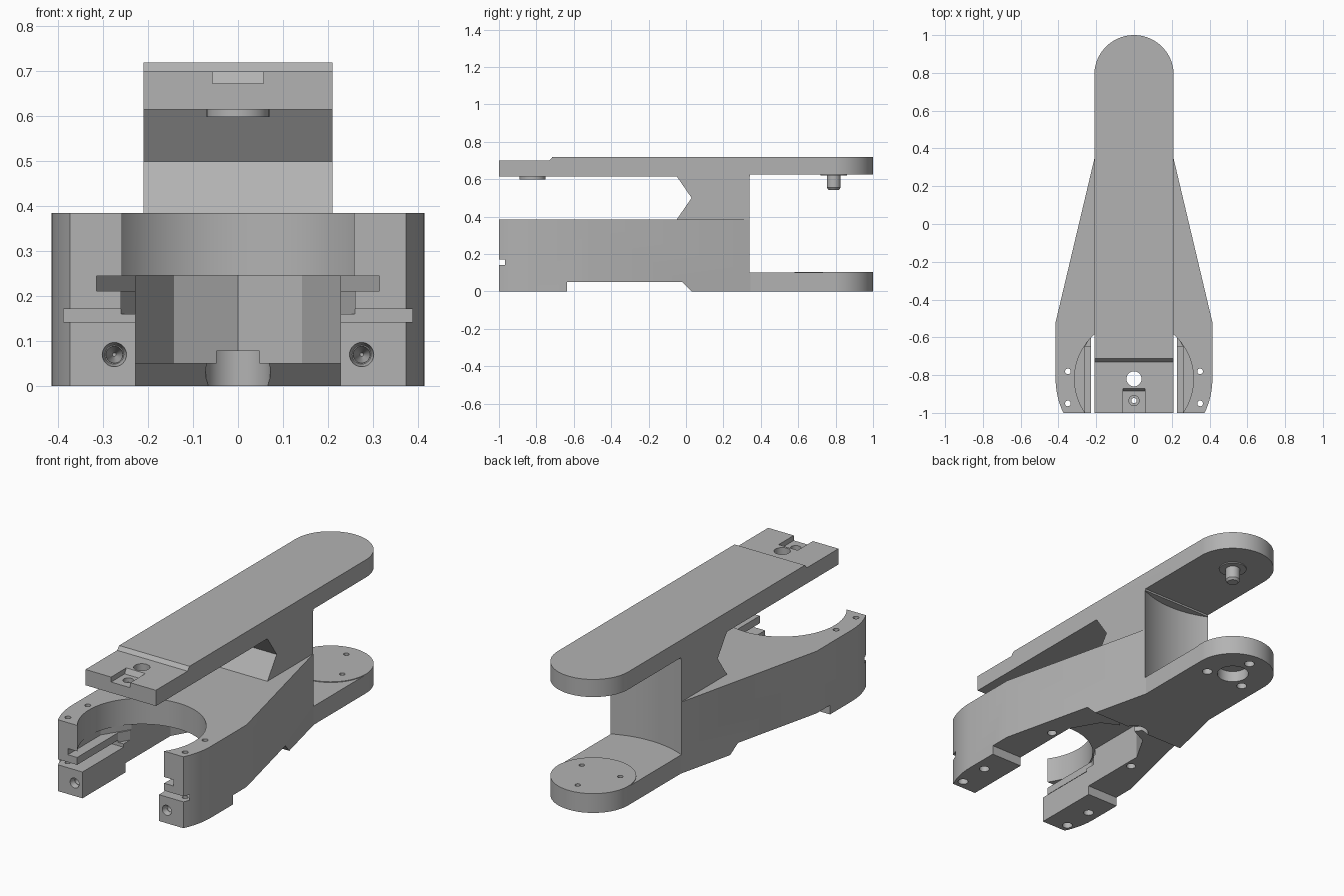
import bpy, bmesh, math

cube = bpy.data.objects.get("Cube")
if cube:
    bpy.data.objects.remove(cube, do_unlink=True)

grey = bpy.data.materials.new("plain grey")
grey.use_nodes = True
grey.diffuse_color = (0.45, 0.45, 0.45, 1)
grey.node_tree.nodes["Principled BSDF"].inputs["Base Color"].default_value = grey.diffuse_color

# w is the extrusion direction; u, v lie in the profile plane
AXES = {"x": lambda u, v, w: (w, u, v),
        "y": lambda u, v, w: (u, w, v),
        "z": lambda u, v, w: (u, v, w)}


def loft(name, low_pts, high_pts, axis, lo, hi):
    """Solid between two matching outlines."""
    bm = bmesh.new()
    a = [bm.verts.new(AXES[axis](u, v, lo)) for u, v in low_pts]
    b = [bm.verts.new(AXES[axis](u, v, hi)) for u, v in high_pts]
    n = len(a)
    bm.faces.new(a)
    bm.faces.new(b)
    for i in range(n):
        j = (i + 1) % n
        bm.faces.new((a[i], a[j], b[j], b[i]))
    bmesh.ops.recalc_face_normals(bm, faces=bm.faces)
    mesh = bpy.data.meshes.new(name)
    bm.to_mesh(mesh)
    bm.free()
    obj = bpy.data.objects.new(name, mesh)
    bpy.context.collection.objects.link(obj)
    mesh.materials.append(grey)
    return obj


def prism(name, pts, axis, lo, hi):
    return loft(name, pts, pts, axis, lo, hi)


def box(name, x, y, z):
    pts = [(x[0], y[0]), (x[1], y[0]), (x[1], y[1]), (x[0], y[1])]
    return prism(name, pts, "z", *z)


def arc(c, r, start, end, n):
    step = math.radians(end - start) / n
    return [(c[0] + r * math.cos(math.radians(start) + i * step),
             c[1] + r * math.sin(math.radians(start) + i * step)) for i in range(n + 1)]


def cyl(name, c, r, lo, hi, axis="z", r2=None, n=32):
    return loft(name, arc(c, r, 0, 360, n)[:-1],
                arc(c, r if r2 is None else r2, 0, 360, n)[:-1], axis, lo, hi)


def mirrored(half):
    """Complete an outline given its +x half."""
    return half + [(-u, v) for u, v in reversed(half) if abs(u) > 1e-6]


def cut(target, *cutters):
    for c in cutters:
        mod = target.modifiers.new("cut", "BOOLEAN")
        mod.operation = "DIFFERENCE"
        mod.solver = "EXACT"
        mod.object = c
        bpy.context.view_layer.objects.active = target
        bpy.ops.object.modifier_apply(modifier=mod.name)
        bpy.data.objects.remove(c, do_unlink=True)


W = 0.21                 # half width of the arm
REAR = (0, 0.79)         # rear pivot
RING = (0, -0.82)        # front bore

# Upper arm with rounded rear end and stepped nose
arm = prism("upper_arm", mirrored([(W, -1)] + arc(REAR, W, 0, 90, 24)), "z", 0.615, 0.72)
cut(arm,
    prism("c", [(-1.1, 0.70), (-0.73, 0.70), (-0.705, 0.73), (-1.1, 0.73)], "x", -0.4, 0.4),
    box("c", (-0.4, 0.4), (0.342, 1.2), (0.5, 0.625)),
    prism("c", [(-1.1, 0.673), (-0.885, 0.673), (-0.865, 0.71), (-1.1, 0.71)], "x", -0.057, 0.057),
    cyl("c", RING, 0.04, 0.5, 0.8),
    cyl("c", (0, -0.935), 0.014, 0.5, 0.8),
    cyl("c", (0, -0.935), 0.027, 0.65, 0.8))

# Collar under the nose
collar = cyl("nose_collar", RING, 0.07, 0.598, 0.616)
cut(collar, cyl("c", RING, 0.04, 0.5, 0.7))

# Column with notched front and concave back
column = prism("column", [(-0.05, 0.616), (0.03, 0.5), (-0.05, 0.384),
                          (0.342, 0.384), (0.342, 0.626), (0.0, 0.626)], "x", -W, W)
cut(column, cyl("c", REAR, 0.497, 0.2, 0.8, n=96))

# Forked lower body
base = prism("lower_fork", mirrored(arc(RING, 0.415, -25.7, 0, 8) + [(0.415, -0.52), (W, 0.345)]),
             "z", 0, 0.385)
cut(base,
    # squared front, underside arch and concave back
    box("c", (-1, 1), (-1.5, -1), (-1, 1)),
    prism("c", [(-0.635, -0.1), (-0.635, 0.05), (-0.02, 0.05), (0.03, 0), (0.03, -0.1)], "x", -1, 1),
    cyl("c", REAR, 0.497, 0.1, 0.8, n=96),
    # pointed pocket between the legs, and round bore above it
    prism("c", mirrored([(0.228, -1.1), (0.228, -0.25), (0.142, -0.1), (0, -0.03)]),
          "z", -0.1, 0.2455),
    cyl("c", RING, 0.315, 0.245, 0.5, n=96),
    cyl("c", (0, 0.0), 0.072, -0.1, 0.078),
    # stepped ledges and side groove
    prism("c", mirrored([(0.315, -1.1), (0.315, -0.72), (0.22, -0.57)]), "z", 0.212, 0.2453),
    prism("c", mirrored([(0.26, -1.1), (0.26, -0.65), (0.22, -0.58)]), "z", 0.16, 0.22),
    box("c", (-0.388, 0.388), (-1.1, -0.65), (0.142, 0.172)))
for s in (-1, 1):
    # screw holes in the legs
    for y in (-0.78, -0.95):
        cut(base, cyl("c", (s * 0.35, y), 0.015, -0.1, 0.5, n=20),
            cyl("c", (s * 0.35, y), 0.026, -0.1, 0.04, n=20))
    cut(base, cyl("c", (s * 0.265, -0.34), 0.024, 0.0, 0.12, n=20),
        cyl("c", (s * 0.275, 0.07), 0.029, -1.01, -0.97, "y", 0.021),
        cyl("c", (s * 0.275, 0.07), 0.02, -0.98, -0.85, "y", 0.004))

# Rear plate with thin raised disc, blind recess and three screw holes
plate = prism("rear_plate", mirrored([(W, 0.344)] + arc(REAR, W, 0, 90, 24)), "z", 0, 0.1)
disc = cyl("rear_disc", REAR, W, 0.098, 0.104, n=96)
cut(plate, cyl("c", REAR, 0.08, -0.1, 0.06))
for u, v in arc(REAR, 0.133, 90, 330, 2):
    cut(plate, cyl("c", (u, v), 0.014, -0.1, 0.2, n=20), cyl("c", (u, v), 0.026, -0.1, 0.05, n=20))
    cut(disc, cyl("c", (u, v), 0.014, 0, 0.2, n=20))

# Pivot pin under the arm
washer = cyl("pin_washer", REAR, 0.07, 0.619, 0.627)
pin = cyl("pivot_pin", REAR, 0.037, 0.555, 0.626)
tip = cyl("pin_tip", REAR, 0.028, 0.543, 0.555, r2=0.037)

bpy.ops.object.select_all(action="DESELECT")
for obj in (arm, collar, column, base, plate, disc, washer, pin, tip):
    obj.select_set(True)
bpy.context.view_layer.objects.active = arm
bpy.ops.object.shade_smooth_by_angle(angle=math.radians(20))
